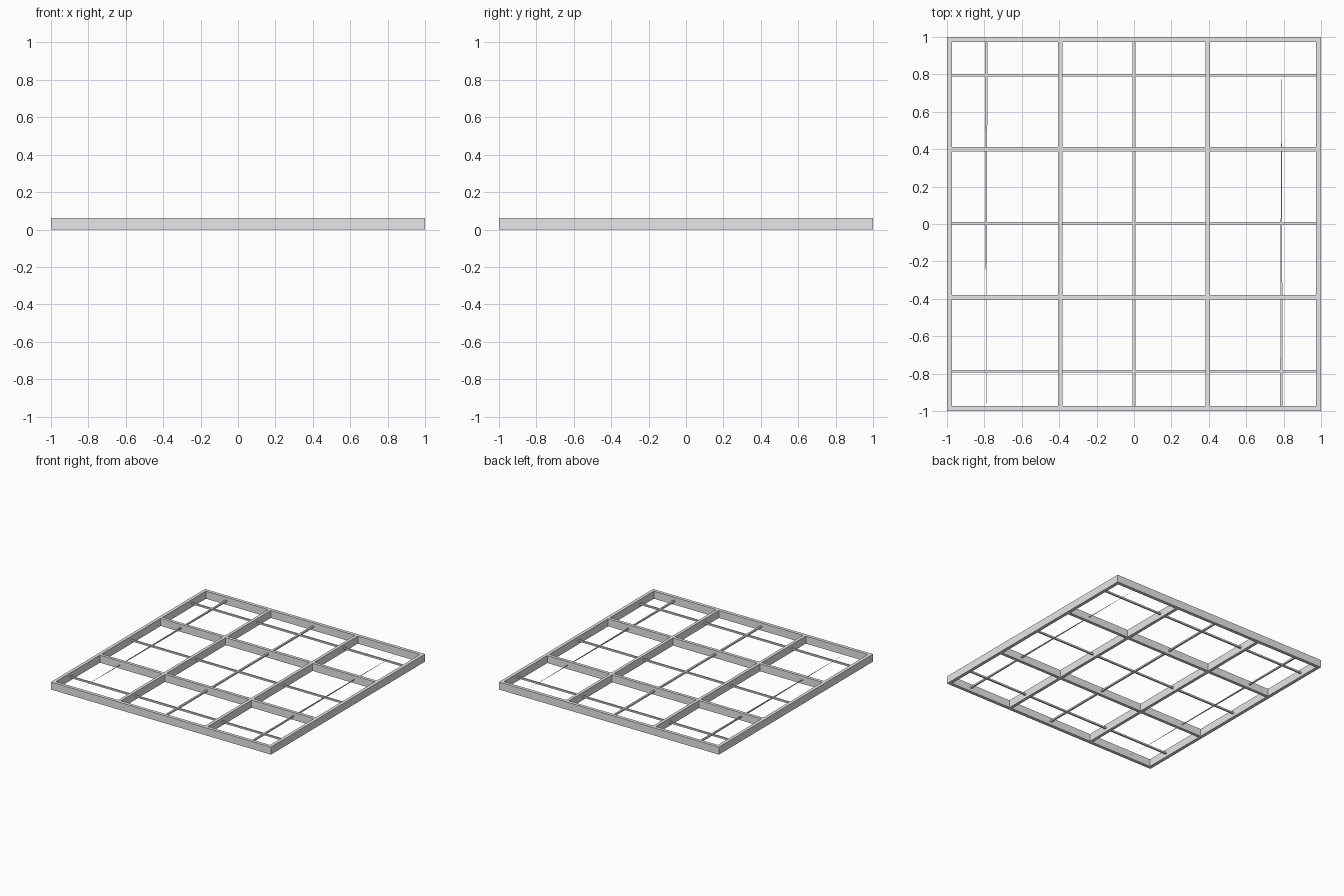
import bpy
import bmesh

if "Cube" in bpy.data.objects:
    bpy.data.objects.remove(bpy.data.objects["Cube"])

H = 0.062          # frame height
MID = H / 2        # level of the slim rods
INNER = 0.973      # inside face of the border

grey = bpy.data.materials.new("light_grey")
grey.diffuse_color = (0.8, 0.8, 0.8, 1)
grey.use_nodes = True
grey.node_tree.nodes["Principled BSDF"].inputs["Base Color"].default_value = grey.diffuse_color


def add_object(name, bm):
    bmesh.ops.recalc_face_normals(bm, faces=bm.faces)
    mesh = bpy.data.meshes.new(name)
    bm.to_mesh(mesh)
    bm.free()
    mesh.materials.append(grey)
    obj = bpy.data.objects.new(name, mesh)
    bpy.context.collection.objects.link(obj)
    return obj


def box(name, center, size):
    bm = bmesh.new()
    bmesh.ops.create_cube(bm, size=1)
    for v in bm.verts:
        v.co = [c + p * s for c, p, s in zip(center, v.co, size)]
    return add_object(name, bm)


def needle(name, x, start, end, width):
    """Slim square rod tapering to a point."""
    bm = bmesh.new()
    r = width / 2
    base = [bm.verts.new((x + a * r, start, MID + b * r))
            for a, b in ((-1, -1), (1, -1), (1, 1), (-1, 1))]
    tip = bm.verts.new((x, end, MID))
    bm.faces.new(base)
    for i in range(4):
        bm.faces.new((base[i], base[(i + 1) % 4], tip))
    return add_object(name, bm)


# Outer border
W = 1 - INNER
for side, s in (("left", -1), ("right", 1)):
    box("border_" + side, (s * (1 - W / 2), 0, MID), (W, 2, H))
for side, s in (("front", -1), ("back", 1)):
    box("border_" + side, (0, s * (1 - W / 2), MID), (2 * INNER, W, H))

# Deep bars dividing the border into nine bays
for side, s in (("left", -1), ("right", 1)):
    box("deep_bar_" + side, (s * 0.395, 0, MID), (0.025, 2 * INNER, H))
for side, y in (("front", -0.391), ("back", 0.399)):
    box("deep_bar_" + side, (0, y, MID), (2 * INNER, 0.025, H))

# Slim rods through the middle of the bays
box("slim_rod_lengthwise", (0, 0, MID), (0.015, 2 * INNER, 0.013))
for side, y in (("front", -0.787), ("middle", 0.003), ("back", 0.795)):
    box("slim_rod_" + side, (0, y, MID), (2 * INNER, 0.013, 0.013))

# Tapered rods near the left and right edges
needle("tapered_rod_left", -0.79, INNER, -INNER, 0.014)
needle("tapered_rod_right", 0.788, -INNER, INNER, 0.014)
